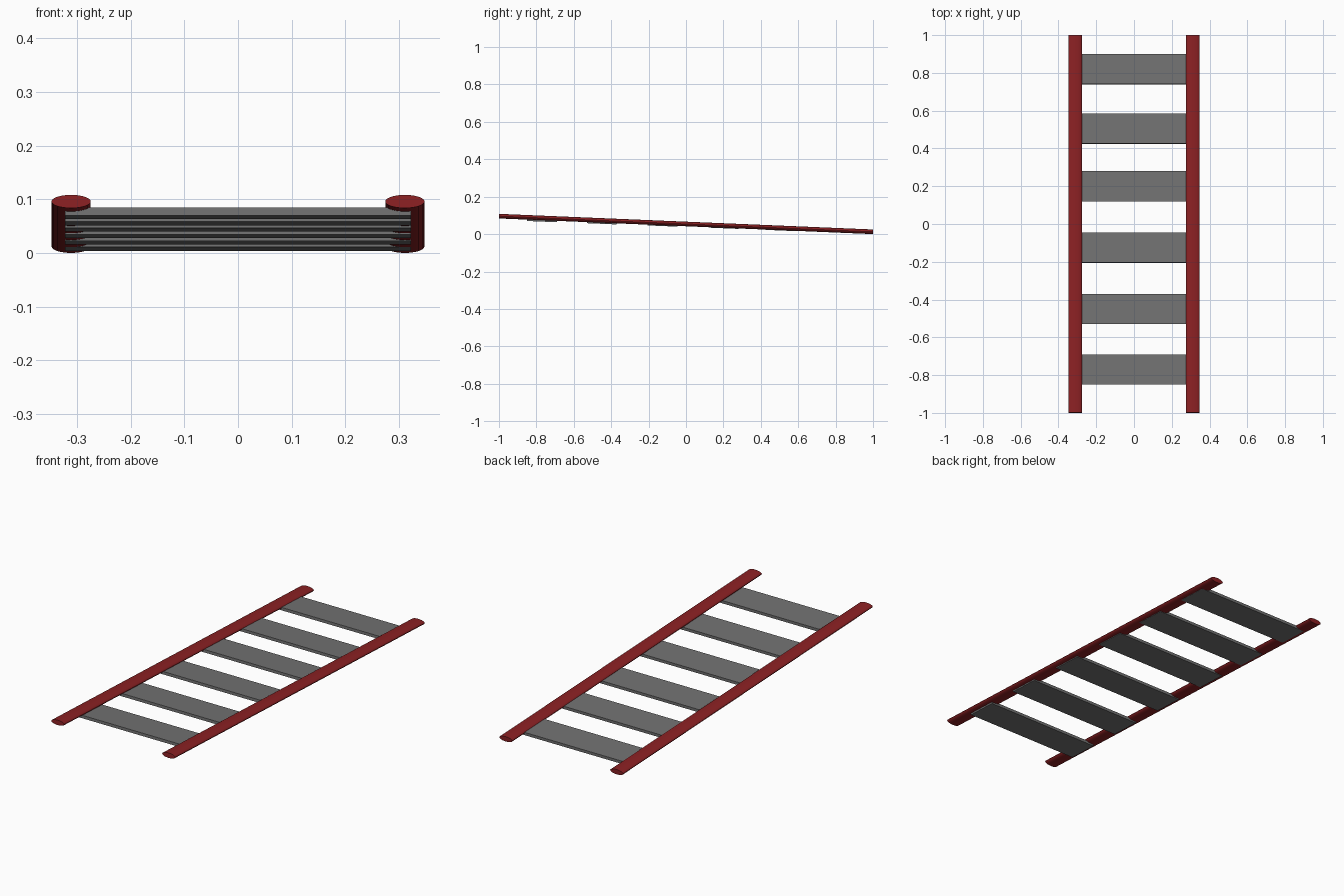
import bpy
import math

cube = bpy.data.objects.get("Cube")
if cube:
    bpy.data.objects.remove(cube, do_unlink=True)

TILT = -math.atan(0.0418)  # the ladder leans down towards the back
RAIL_X, RAIL_Z = 0.311, 0.0542


def material(name, rgb):
    mat = bpy.data.materials.new(name)
    mat.use_nodes = True
    mat.diffuse_color = (*rgb, 1)
    mat.node_tree.nodes["Principled BSDF"].inputs["Base Color"].default_value = (*rgb, 1)
    return mat


red = material("dark red", (0.26, 0.015, 0.017))
grey = material("mid grey", (0.17, 0.17, 0.17))


def finish(name, mat):
    ob = bpy.context.object
    ob.name = name
    ob.data.materials.append(mat)
    bpy.ops.object.transform_apply(location=False, rotation=False, scale=True)
    return ob


# Side rails: flattened round bars
for side, x in (("left", RAIL_X), ("right", -RAIL_X)):
    bpy.ops.mesh.primitive_cylinder_add(
        vertices=32, radius=1, depth=2, location=(x, 0, RAIL_Z),
        rotation=(math.pi / 2 + TILT, 0, 0))
    bpy.context.object.scale = (0.0365, 0.0123, 1)
    finish(side + "_rail", red)
    bpy.ops.object.shade_smooth_by_angle(angle=math.radians(30))

# Rungs: flat boards let into the underside of the rails
RUNG_Y = (-0.77, -0.45, -0.125, 0.2, 0.505, 0.82)
for i, y in enumerate(RUNG_Y):
    z = 0.074 + (0.0147 - 0.074) * i / (len(RUNG_Y) - 1)
    bpy.ops.mesh.primitive_cube_add(size=1, location=(0, y, z), rotation=(TILT, 0, 0))
    bpy.context.object.scale = (0.645, 0.16, 0.0145)
    finish(f"rung_{i + 1}", grey)
